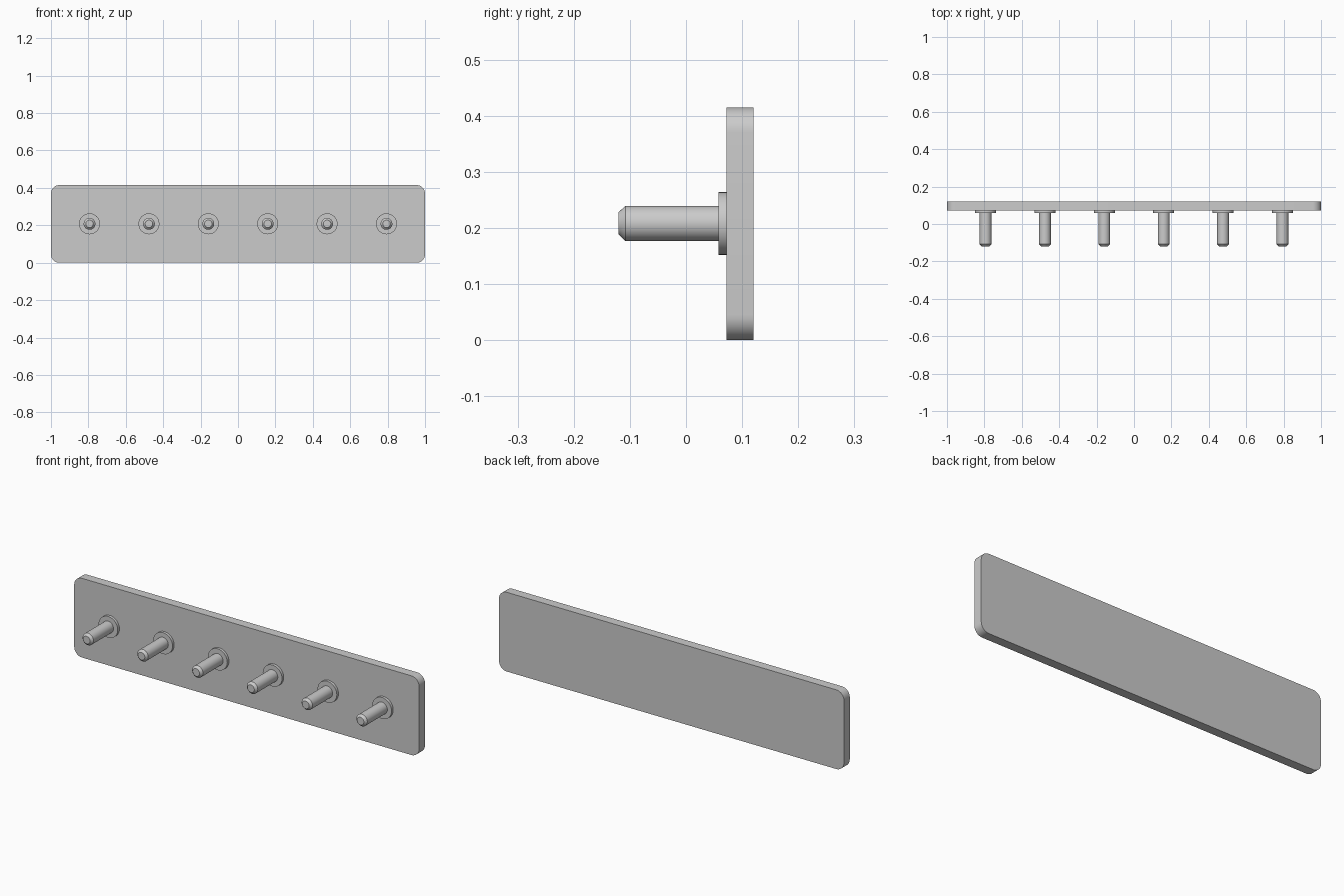
import bpy, bmesh
from math import cos, sin, pi, radians

if "Cube" in bpy.data.objects:
    bpy.data.objects.remove(bpy.data.objects["Cube"])

HEIGHT, MID_Z = 0.415, 0.208
FRONT, BACK = 0.072, 0.12


def finish(name, bm):
    bmesh.ops.recalc_face_normals(bm, faces=bm.faces[:])
    mesh = bpy.data.meshes.new(name)
    bm.to_mesh(mesh)
    bm.free()
    obj = bpy.data.objects.new(name, mesh)
    bpy.context.collection.objects.link(obj)
    bpy.ops.object.select_all(action='DESELECT')
    obj.select_set(True)
    bpy.context.view_layer.objects.active = obj
    bpy.ops.object.shade_smooth_by_angle(angle=radians(30))
    return obj


def lathe_y(name, profile, x, sides=32):
    """Closed solid turned around a y-facing axis; profile is (radius, y)."""
    bm = bmesh.new()
    rings = [[bm.verts.new((x + r * cos(2 * pi * i / sides), y,
                            MID_Z + r * sin(2 * pi * i / sides)))
              for i in range(sides)] for r, y in profile]
    for a, b in zip(rings, rings[1:]):
        for i in range(sides):
            j = (i + 1) % sides
            bm.faces.new((a[i], a[j], b[j], b[i]))
    bm.faces.new(rings[0])
    bm.faces.new(rings[-1])
    return finish(name, bm)


# Backboard: rounded rectangle extruded in depth
R, STEPS = 0.045, 10
bm = bmesh.new()
outline = []
corners = [(1 - R, HEIGHT - R), (-1 + R, HEIGHT - R), (-1 + R, R), (1 - R, R)]
for k, (cx, cz) in enumerate(corners):
    for s in range(STEPS + 1):
        a = (k + s / STEPS) * pi / 2
        outline.append(bm.verts.new((cx + R * cos(a), FRONT, cz + R * sin(a))))
face = bm.faces.new(outline)
new = bmesh.ops.extrude_face_region(bm, geom=[face], use_keep_orig=True)['geom']
bmesh.ops.translate(bm, vec=(0, BACK - FRONT, 0),
                    verts=[v for v in new if isinstance(v, bmesh.types.BMVert)])
finish("backboard", bm)

# Six pegs with chamfered tips, each with a flat collar against the board
for n in range(6):
    x = (n - 2.5) * 0.3175
    lathe_y(f"collar_{n + 1}", [(0.056, 0.058), (0.056, FRONT + 0.004)], x)
    lathe_y(f"peg_{n + 1}", [(0.02, -0.12), (0.0315, -0.108), (0.0315, 0.062)], x)
